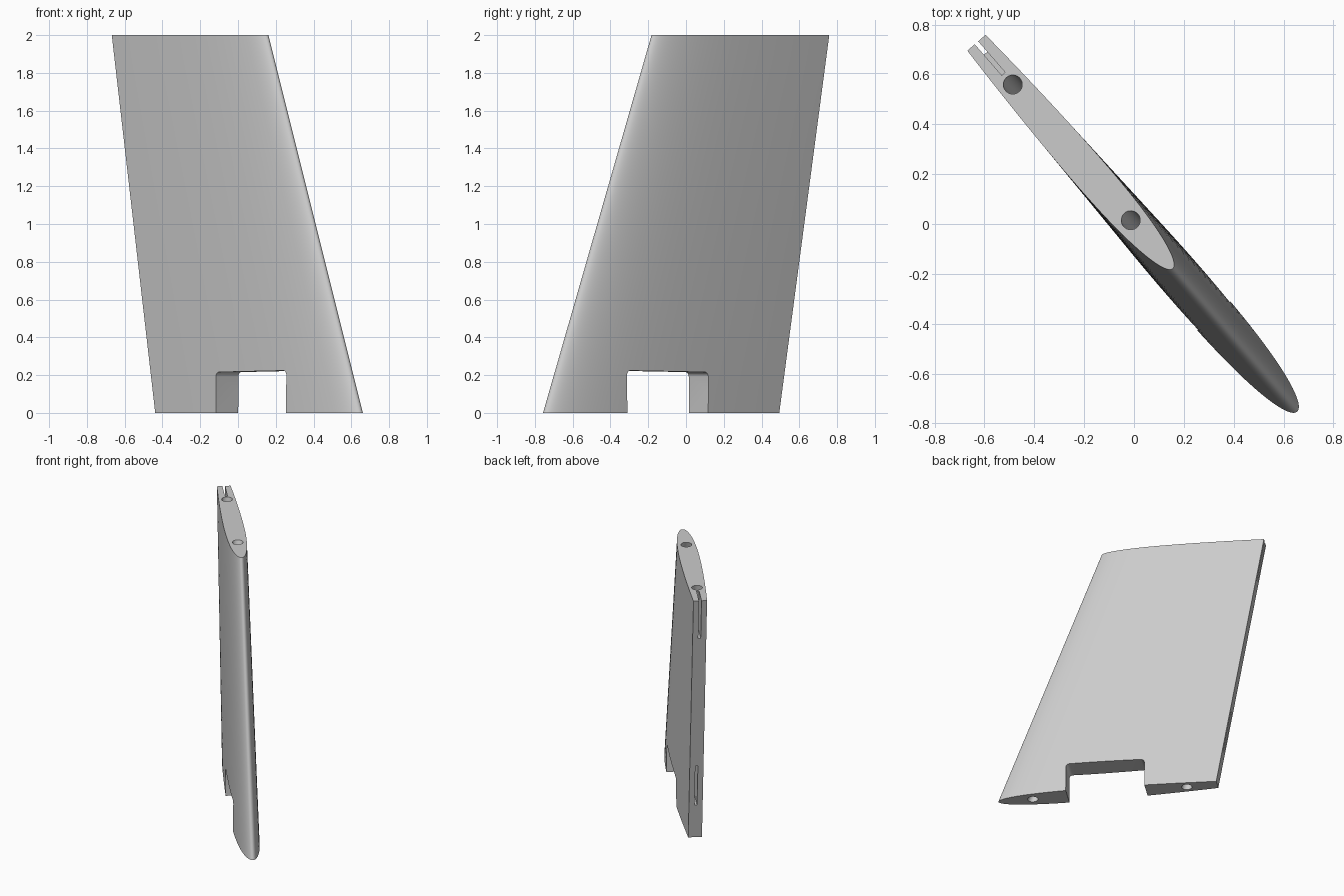
import bpy, bmesh, math
from mathutils import Matrix, Vector

cube = bpy.data.objects.get("Cube")
if cube:
    bpy.data.objects.remove(cube, do_unlink=True)

HEIGHT = 2.0
TURN = Matrix.Rotation(math.radians(-49), 4, 'Z')   # chord direction in plan

grey = bpy.data.materials.new("plain grey")
grey.use_nodes = True
GREY = (0.6, 0.6, 0.6, 1)
grey.diffuse_color = GREY
grey.node_tree.nodes["Principled BSDF"].inputs["Base Color"].default_value = GREY


def lerp(a, b, t):
    return a + (b - a) * t


def make(name, bm):
    bmesh.ops.recalc_face_normals(bm, faces=bm.faces)
    bm.transform(TURN)
    mesh = bpy.data.meshes.new(name)
    bm.to_mesh(mesh)
    bm.free()
    mesh.materials.append(grey)
    ob = bpy.data.objects.new(name, mesh)
    bpy.context.scene.collection.objects.link(ob)
    return ob


def prism(name, outline, depth):
    """Extrude an outline of (chord, z) points through the thickness."""
    bm = bmesh.new()
    face = bm.faces.new([bm.verts.new((s, -depth / 2, z)) for s, z in outline])
    new = bmesh.ops.extrude_face_region(bm, geom=[face])["geom"]
    bmesh.ops.translate(bm, vec=(0, depth, 0),
                        verts=[v for v in new if isinstance(v, bmesh.types.BMVert)])
    return make(name, bm)


# Symmetrical section: round nose, blunt trailing edge
def half_thickness(u, bulge):
    curve = .2969 * math.sqrt(u) - .126 * u - .3516 * u**2 + .2843 * u**3 - .1015 * u**4
    return 10 * bulge * curve + .047 * u**1.5


def lead(z):
    return lerp(.997, .237, z / HEIGHT)


def trail(z):
    return lerp(-.612, -.963, z / HEIGHT)


# Swept and tapered blade, lofted in straight rows
STEPS, ROWS = 40, 16
bm = bmesh.new()
rings = []
for r in range(ROWS + 1):
    z = HEIGHT * r / ROWS
    bulge = lerp(.08, .062, r / ROWS)
    sides = [(i, 1) for i in range(STEPS, -1, -1)] + [(i, -1) for i in range(1, STEPS + 1)]
    ring = []
    for i, side in sides:
        u = (i / STEPS) ** 2
        ring.append(bm.verts.new((lerp(lead(z), trail(z), u),
                                  side * half_thickness(u, bulge), z)))
    rings.append(ring)
for a, b in zip(rings, rings[1:]):
    for i in range(len(a)):
        j = (i + 1) % len(a)
        bm.faces.new((a[i], a[j], b[j], b[i]))
bm.faces.new(rings[0])
bm.faces.new(rings[-1])
blade = make("fin_blade", bm)

cutters = []

# Notch in the lower edge, with rounded upper corners
x0, x1, radius = -.088, .488, .025
outline = [(x0, -.1), (x1, -.1)]
for cx, cz, start in ((x1 - radius, .224 - radius, 0), (x0 + radius, .216 - radius, 90)):
    for k in range(7):
        a = math.radians(start + 15 * k)
        outline.append((cx + radius * math.cos(a), cz + radius * math.sin(a)))
cutters.append(prism("notch_cutter", outline, .5))

# Rod holes running parallel to the two swept edges
for name, low, high in (("front_rod_cutter", .745, -.02), ("rear_rod_cutter", -.388, -.741)):
    bm = bmesh.new()
    bmesh.ops.create_cone(bm, cap_ends=True, segments=32, radius1=.038, radius2=.038, depth=2.4)
    slope = (high - low) / HEIGHT
    for v in bm.verts:
        v.co.z += HEIGHT / 2
        v.co.x += low + slope * v.co.z
    cutters.append(make(name, bm))

# Thin hinge slots in the trailing edge
for name, z0, z1 in (("upper_slot_cutter", 1.68, 2.1), ("lower_slot_cutter", .27, .6)):
    cutters.append(prism(name, [(trail(z0) - .1, z0), (trail(z0) + .165, z0),
                                (trail(z1) + .165, z1), (trail(z1) - .1, z1)], .018))

bpy.context.view_layer.objects.active = blade
for cutter in cutters:
    cutter.hide_render = True
    mod = blade.modifiers.new(cutter.name, 'BOOLEAN')
    mod.operation = 'DIFFERENCE'
    mod.solver = 'EXACT'
    mod.object = cutter
    bpy.ops.object.modifier_apply(modifier=mod.name)
    bpy.data.objects.remove(cutter, do_unlink=True)

bpy.ops.object.select_all(action='DESELECT')
blade.select_set(True)
bpy.ops.object.shade_smooth_by_angle(angle=math.radians(30))
